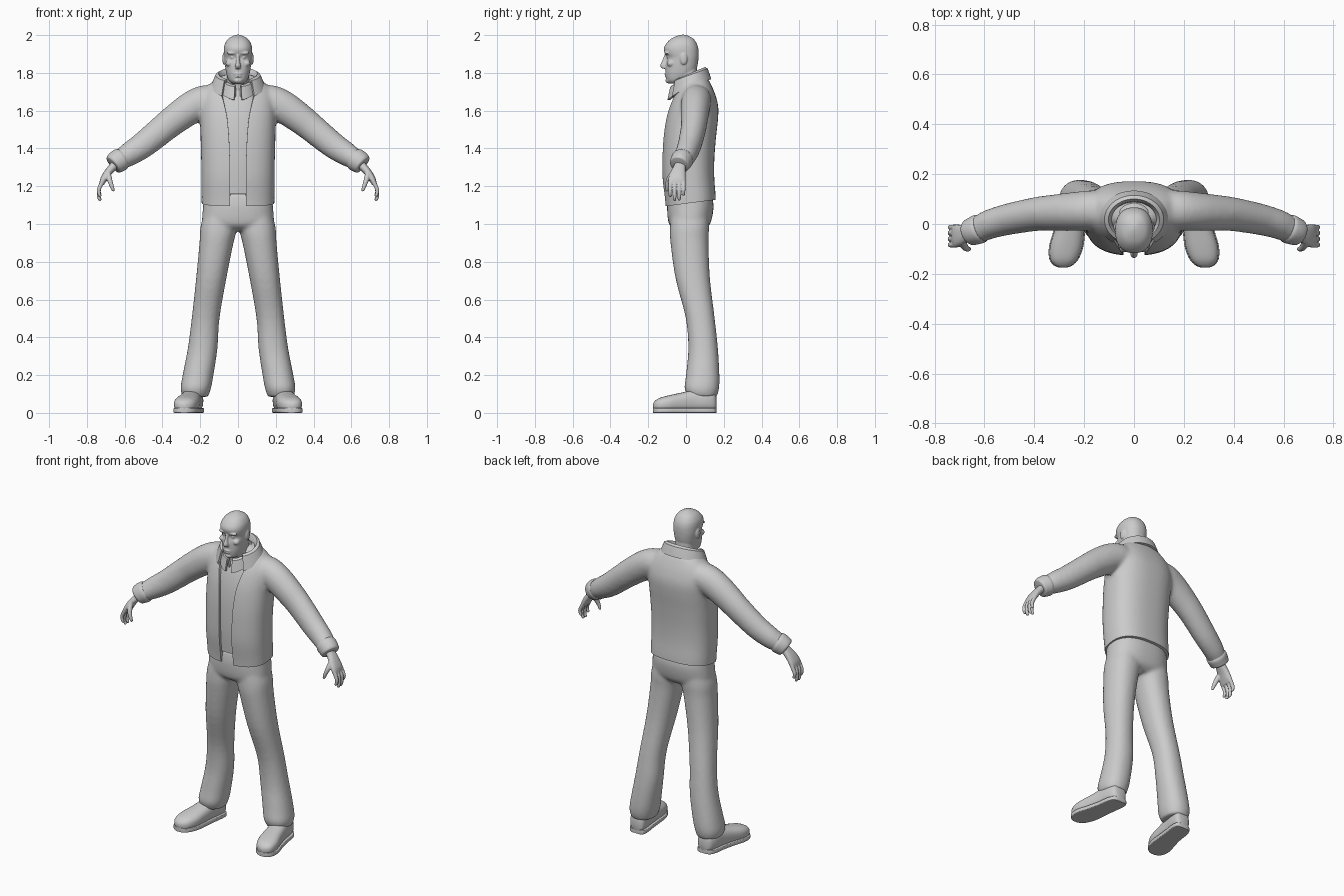
import bpy, bmesh, math
from mathutils import Vector, Matrix

if "Cube" in bpy.data.objects:
    bpy.data.objects.remove(bpy.data.objects["Cube"])

grey = bpy.data.materials.new("plain grey")
grey.use_nodes = True
COLOUR = (0.6, 0.6, 0.6, 1)
grey.diffuse_color = COLOUR
for node in grey.node_tree.nodes:
    if node.type == "BSDF_PRINCIPLED":
        node.inputs["Base Color"].default_value = COLOUR
        node.inputs["Roughness"].default_value = 0.7

X, Y, Z = Vector((1, 0, 0)), Vector((0, 1, 0)), Vector((0, 0, 1))
SIDES = (("left", 1), ("right", -1))
parts = []


def add(name, bm):
    bmesh.ops.recalc_face_normals(bm, faces=bm.faces)
    mesh = bpy.data.meshes.new(name)
    bm.to_mesh(mesh)
    bm.free()
    obj = bpy.data.objects.new(name, mesh)
    bpy.context.collection.objects.link(obj)
    parts.append(obj)
    return obj


def drop(obj):
    parts.remove(obj)
    bpy.data.objects.remove(obj)


def bake(obj):
    bpy.context.view_layer.update()
    graph = bpy.context.evaluated_depsgraph_get()
    mesh = bpy.data.meshes.new_from_object(obj.evaluated_get(graph))
    obj.modifiers.clear()
    obj.data = mesh


def refine(rings, steps):
    # smooth interpolation between the given cross-sections
    pts = [rings[0]] + list(rings) + [rings[-1]]
    out = []
    for a, b, c, d in zip(pts, pts[1:], pts[2:], pts[3:]):
        for k in range(steps):
            t = k / steps
            out.append([q + 0.5 * t * (r - p + t * (2*p - 5*q + 4*r - s + t * (3*(q - r) + s - p)))
                        for p, q, r, s in zip(a, b, c, d)])
    return out + [list(rings[-1])]


def loft(name, rings, side=X, normal=None, power=2, flip=1, n=32, steps=4):
    # rings: centre x, y, z, half-size along side, half-size across
    rings = refine([(r[0] * flip, *r[1:]) for r in rings], steps)
    centres = [Vector(r[:3]) for r in rings]
    bm = bmesh.new()
    loops = []
    for i, r in enumerate(rings):
        tangent = normal or (centres[min(i + 1, len(rings) - 1)] - centres[max(i - 1, 0)]).normalized()
        u = (side - tangent * side.dot(tangent)).normalized()
        v = tangent.cross(u)
        loop = []
        for k in range(n):
            angle = math.tau * k / n
            c, s = math.cos(angle), math.sin(angle)
            p = (u * math.copysign(abs(c) ** (2 / power), c) * max(r[3], 0.002)
                 + v * math.copysign(abs(s) ** (2 / power), s) * max(r[4], 0.002))
            loop.append(bm.verts.new(centres[i] + p))
        loops.append(loop)
    for a, b in zip(loops, loops[1:]):
        for k in range(n):
            bm.faces.new((a[k], a[(k + 1) % n], b[(k + 1) % n], b[k]))
    bm.faces.new(loops[0])
    bm.faces.new(loops[-1])
    return add(name, bm)


def stack(name, levels, power=2.3):
    # levels: height, half width, front y, back y
    rings = [(0, (f + b) / 2, z, w, (b - f) / 2) for z, w, f, b in levels]
    return loft(name, rings, X, Z, power, n=48)


def blob(centre, size):
    bm = bmesh.new()
    bmesh.ops.create_uvsphere(bm, u_segments=20, v_segments=12, radius=1,
                              matrix=Matrix.Translation(centre) @ Matrix.Diagonal((*size, 1)))
    return add("blob", bm)


def fuse(name, objs, voxel, passes):
    bm = bmesh.new()
    for o in objs:
        bm.from_mesh(o.data)
        drop(o)
    obj = add(name, bm)
    remesh = obj.modifiers.new("blend", "REMESH")
    remesh.mode = "VOXEL"
    remesh.voxel_size = voxel
    relax = obj.modifiers.new("relax", "SMOOTH")
    relax.factor = 0.5
    relax.iterations = passes
    bake(obj)
    return obj


# Jacket: body and sleeves blended together
body = [stack("body", [(1.04, .19, -.105, .155), (1.13, .193, -.112, .158), (1.24, .194, -.125, .15),
                       (1.34, .195, -.126, .15), (1.45, .198, -.121, .158), (1.55, .2, -.108, .169),
                       (1.62, .2, -.09, .171), (1.68, .19, -.066, .157), (1.73, .16, -.037, .137),
                       (1.77, .11, -.01, .115), (1.79, .07, 0, .09)], 2.5)]
sleeve = [(.1, .055, 1.655, .08, .07), (.17, .055, 1.652, .08, .084), (.24, .05, 1.62, .078, .086),
          (.32, .045, 1.565, .073, .081), (.39, .04, 1.51, .068, .076), (.5, .02, 1.42, .063, .07),
          (.575, 0, 1.37, .059, .063), (.61, -.015, 1.348, .056, .056), (.65, -.03, 1.322, .05, .05)]
body += [loft("sleeve", sleeve, Y, flip=f) for _, f in SIDES]
jacket = fuse("jacket", body, .011, 7)

# Slanted hem
bm = bmesh.new()
bm.from_mesh(jacket.data)
bmesh.ops.bisect_plane(bm, geom=bm.verts[:] + bm.edges[:] + bm.faces[:], plane_co=(0, 0, 1.108),
                       plane_no=Vector((0, -.13, 1)).normalized(), clear_inner=True)
bmesh.ops.holes_fill(bm, edges=[e for e in bm.edges if e.is_boundary], sides=0)
bmesh.ops.recalc_face_normals(bm, faces=bm.faces)
bm.to_mesh(jacket.data)
bm.free()

# Open front
opening = stack("opening_cutter", [(1.0, .044, -.3, -.07), (1.2, .042, -.3, -.075), (1.4, .045, -.3, -.075),
                                   (1.55, .056, -.3, -.065), (1.64, .075, -.3, -.045),
                                   (1.71, .092, -.3, -.02), (1.85, .095, -.3, .01)], 10)
opening.hide_render = True
cut = jacket.modifiers.new("open_front", "BOOLEAN")
cut.operation = "DIFFERENCE"
cut.solver = "EXACT"
cut.object = opening
bake(jacket)
drop(opening)

# Shirt under the jacket
stack("shirt", [(1.16, .14, -.104, .08), (1.3, .14, -.111, .08), (1.45, .14, -.106, .08),
                (1.55, .14, -.094, .09), (1.62, .135, -.078, .1), (1.68, .115, -.058, .1),
                (1.72, .085, -.045, .085), (1.74, .065, -.04, .07)], 2.5)

# Rolled cuffs
for label, f in SIDES:
    loft(label + "_cuff", [(.612, -.016, 1.347, .055, .056), (.622, -.02, 1.341, .059, .061),
                           (.64, -.027, 1.33, .057, .06), (.658, -.034, 1.317, .053, .055),
                           (.663, -.036, 1.313, .045, .047)], Y, flip=f)


# Folded collars: a stand, a crest and an outer fall
def collar(name, rx, ry, cy, crest, fall, point, start):
    bm = bmesh.new()
    rows, n = [], 40
    for i in range(n + 1):
        angle = math.radians(start + (180 - 2 * start) * i / n)
        c, s = math.cos(angle), math.sin(angle)
        low = fall + point * max(0, -s)
        z = crest + .035 * s
        rows.append([bm.verts.new((rx * k * c, cy + ry * k * s, z - d))
                     for k, d in ((.7, .06), (.74, .015), (.8, 0), (.88, .006), (.97, low * .55), (1.05, low))])
    for a, b in zip(rows, rows[1:]):
        for j in range(len(a) - 1):
            bm.faces.new((a[j], b[j], b[j + 1], a[j + 1]))
    obj = add(name, bm)
    thick = obj.modifiers.new("thickness", "SOLIDIFY")
    thick.thickness = .012
    thick.offset = 0
    bake(obj)


collar("jacket_collar", .13, .105, .018, 1.79, .06, .035, -52)
collar("shirt_collar", .088, .088, -.002, 1.765, .045, .03, -78)

# Trousers: hips and legs blended together
trousers = [stack("hips", [(1.16, .178, -.09, .135), (1.09, .185, -.1, .146), (1.0, .188, -.09, .128),
                           (.965, .15, -.05, .09)], 2.4)]
leg = [(1.04, .01, .185, -.08, .12), (.98, .004, .199, -.085, .122), (.9, .024, .204, -.082, .119),
       (.71, .062, .222, -.055, .127), (.5, .098, .245, -.001, .152), (.34, .109, .266, .012, .169),
       (.2, .13, .293, 0, .177), (.13, .143, .304, -.008, .175), (.085, .158, .294, .01, .163)]
leg_rings = [((a + b) / 2, (c + d) / 2, z, (b - a) / 2, (d - c) / 2) for z, a, b, c, d in leg]
trousers += [loft("leg", leg_rings, X, Z, 2.2, f) for _, f in SIDES]
fuse("trousers", trousers, .01, 5)

# Shoes and soles
shoe = [(.23, .162, .05, .025, .03), (.232, .15, .06, .045, .055), (.238, .11, .065, .054, .06),
        (.246, .05, .064, .054, .06), (.258, -.02, .056, .059, .052), (.272, -.09, .048, .065, .045),
        (.281, -.14, .042, .055, .037), (.284, -.165, .038, .035, .025), (.285, -.175, .036, .012, .012)]
sole = [(x, y, .013, a + .004, .013) for x, y, z, a, b in shoe]
for label, f in SIDES:
    loft(label + "_shoe", shoe, X, Y, 2.5, f)
    loft(label + "_sole", sole, X, Y, 9, f)

# Hands: palm, four fingers and thumb
palm = [(.63, -.024, 1.337, .03, .025), (.66, -.032, 1.305, .031, .022), (.69, -.042, 1.27, .04, .02),
        (.712, -.048, 1.235, .046, .018), (.722, -.048, 1.21, .042, .012)]
for label, f in SIDES:
    hand = [loft("palm", palm, Y, power=2.4, flip=f)]
    for y, tip in ((-.084, 1.143), (-.06, 1.122), (-.036, 1.124), (-.013, 1.15)):
        finger = [(.712, y, 1.235, .011, .012), (.734, y, 1.19, .0105, .011),
                  (.737, y, tip + .025, .0095, .01), (.73, y, tip + .005, .008, .008), (.728, y, tip, .003, .003)]
        hand.append(loft("finger", finger, Y, flip=f, n=12))
    thumb = [(.69, -.065, 1.275, .016, .016), (.68, -.09, 1.235, .015, .014),
             (.668, -.1, 1.2, .011, .011), (.66, -.1, 1.178, .008, .008), (.658, -.1, 1.172, .003, .003)]
    hand.append(loft("thumb", thumb, Y, flip=f, n=12))
    fuse(label + "_hand", hand, .004, 3)

# Head: skull, neck and facial features blended together
head = [stack("skull", [(1.744, .03, -.09, -.02), (1.76, .048, -.101, .01), (1.79, .06, -.107, .04),
                        (1.82, .066, -.108, .056), (1.85, .07, -.107, .063), (1.88, .073, -.101, .066),
                        (1.905, .075, -.113, .067), (1.93, .075, -.117, .065), (1.955, .069, -.105, .057),
                        (1.98, .052, -.08, .04), (1.995, .028, -.05, .015), (2.002, .008, -.025, -.005)]),
        stack("neck", [(1.66, .065, -.04, .065), (1.72, .059, -.052, .061), (1.77, .058, -.055, .06),
                       (1.83, .055, -.05, .058)]),
        loft("nose", [(0, -.106, 1.895, .008, .008), (0, -.112, 1.865, .009, .014),
                      (0, -.119, 1.838, .015, .018), (0, -.114, 1.822, .013, .01)], X, Z, n=16),
        blob((0, -.104, 1.794), (.023, .01, .006)), blob((0, -.103, 1.781), (.019, .01, .006)),
        blob((0, -.091, 1.76), (.024, .018, .016))]
for _, f in SIDES:
    head += [blob((f * .03, -.1, 1.905), (.03, .014, .009)),
             blob((f * .046, -.08, 1.85), (.02, .022, .018)),
             blob((f * .029, -.092, 1.882), (.012, .01, .008)),
             blob((f * .074, -.012, 1.875), (.009, .02, .032))]
fuse("head", head, .004, 2)

# Shared finish
bpy.ops.object.select_all(action="DESELECT")
for obj in parts:
    obj.data.materials.clear()
    obj.data.materials.append(grey)
    obj.select_set(True)
bpy.context.view_layer.objects.active = parts[0]
bpy.ops.object.shade_smooth_by_angle(angle=math.radians(40))
